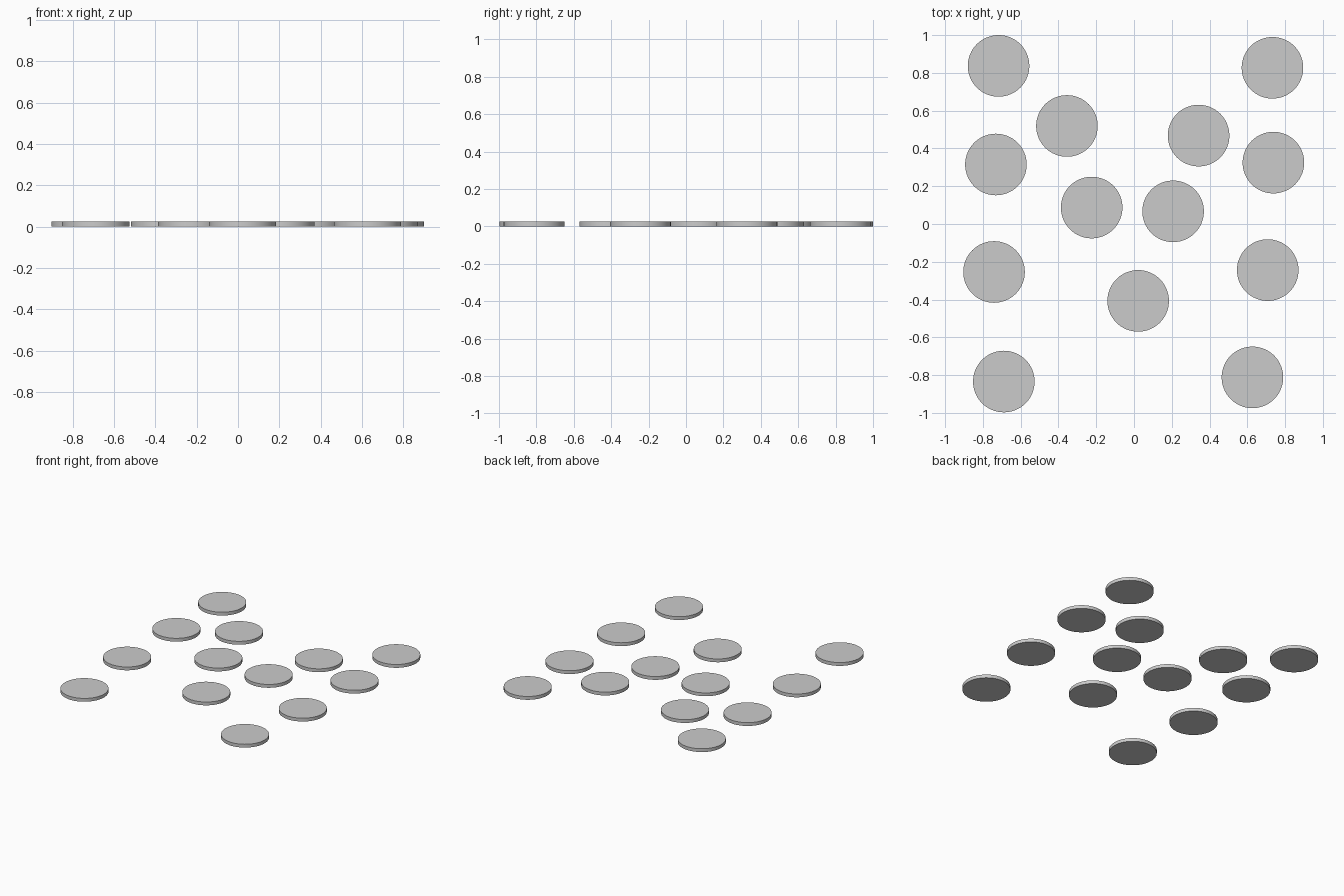
import bpy

RADIUS, HEIGHT = 0.163, 0.025

# Disc centres, back to front
CENTRES = [(-0.717, 0.837), (0.733, 0.827), (-0.355, 0.519), (0.342, 0.468),
           (-0.731, 0.315), (0.738, 0.325), (-0.224, 0.087), (0.207, 0.067),
           (-0.741, -0.254), (0.708, -0.244), (0.022, -0.407),
           (-0.689, -0.834), (0.627, -0.812)]


def disc(index, x, y):
    bpy.ops.mesh.primitive_cylinder_add(vertices=64, radius=RADIUS, depth=HEIGHT,
                                        location=(x, y, HEIGHT / 2))
    bpy.context.object.name = f"disc_{index:02d}"
    bpy.ops.object.shade_smooth_by_angle()


# Flat round discs
for i, (x, y) in enumerate(CENTRES, 1):
    disc(i, x, y)
